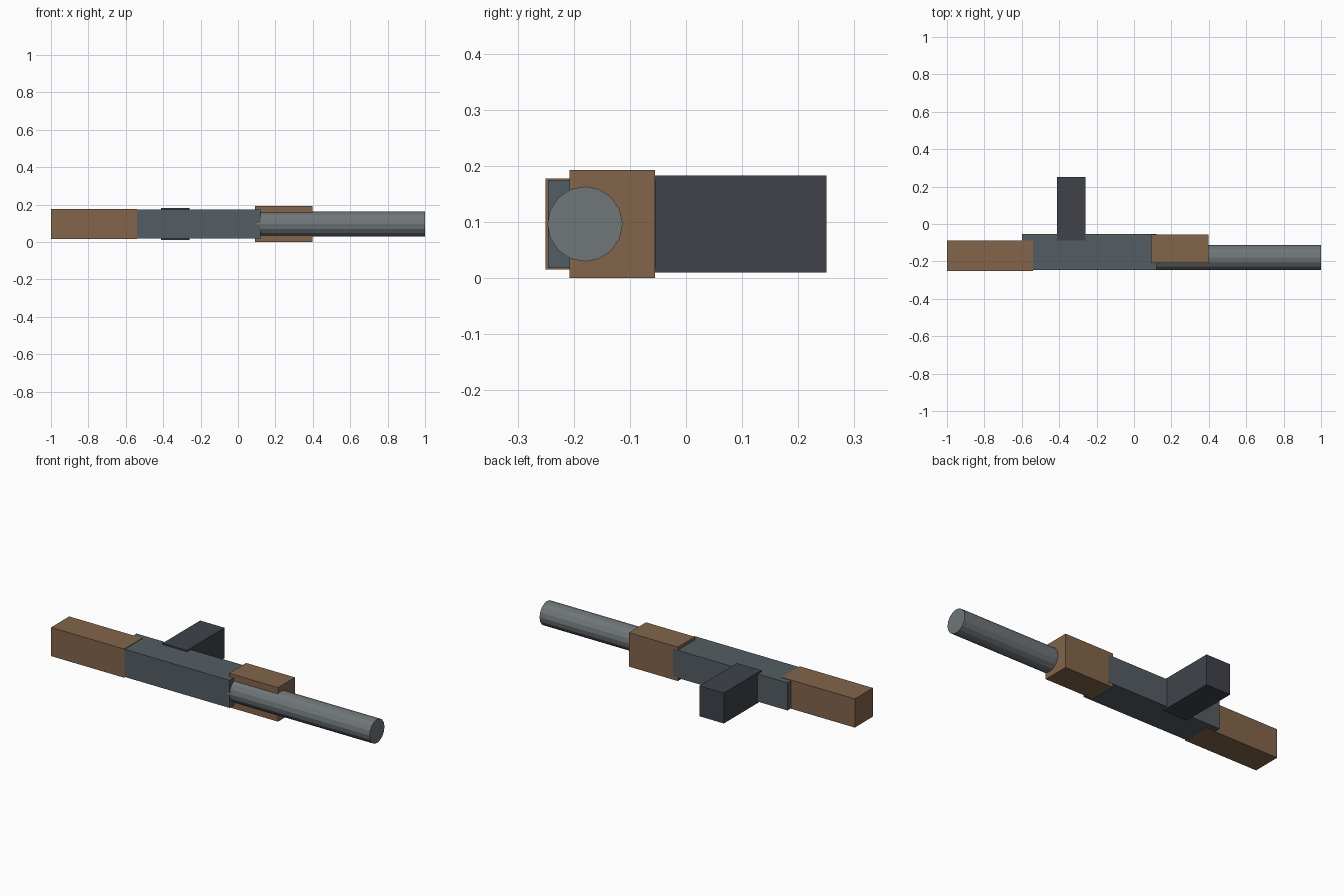
import bpy, math

if "Cube" in bpy.data.objects:
    bpy.data.objects.remove(bpy.data.objects["Cube"])

ZC = 0.0965  # every part shares this mid height

def paint(name, rgb):
    m = bpy.data.materials.new(name)
    m.diffuse_color = (*rgb, 1)
    m.use_nodes = True
    m.node_tree.nodes["Principled BSDF"].inputs["Base Color"].default_value = m.diffuse_color
    return m

wood = paint("wood", (0.23, 0.13, 0.07))
steel = paint("steel", (0.09, 0.11, 0.125))
dark = paint("dark_steel", (0.05, 0.055, 0.068))
bare = paint("barrel_steel", (0.16, 0.18, 0.19))

def box(name, x0, x1, y0, y1, height, mat):
    bpy.ops.mesh.primitive_cube_add(size=1, location=((x0 + x1) / 2, (y0 + y1) / 2, ZC))
    o = bpy.context.object
    o.name = name
    o.scale = (x1 - x0, y1 - y0, height)
    bpy.ops.object.transform_apply(location=False, rotation=False, scale=True)
    o.data.materials.append(mat)

# Boxy parts lying on their side
box("stock", -1.0, -0.54, -0.25, -0.087, 0.163, wood)
box("receiver", -0.60, 0.12, -0.246, -0.054, 0.157, steel)
box("handguard", 0.09, 0.397, -0.208, -0.055, 0.193, wood)
box("magazine", -0.413, -0.26, -0.087, 0.25, 0.173, dark)

# Round barrel
bpy.ops.mesh.primitive_cylinder_add(vertices=16, radius=0.067, depth=0.90,
                                    location=(0.55, -0.18, ZC),
                                    rotation=(0, math.pi / 2, 0))
barrel = bpy.context.object
barrel.name = "barrel"
barrel.data.materials.append(bare)
